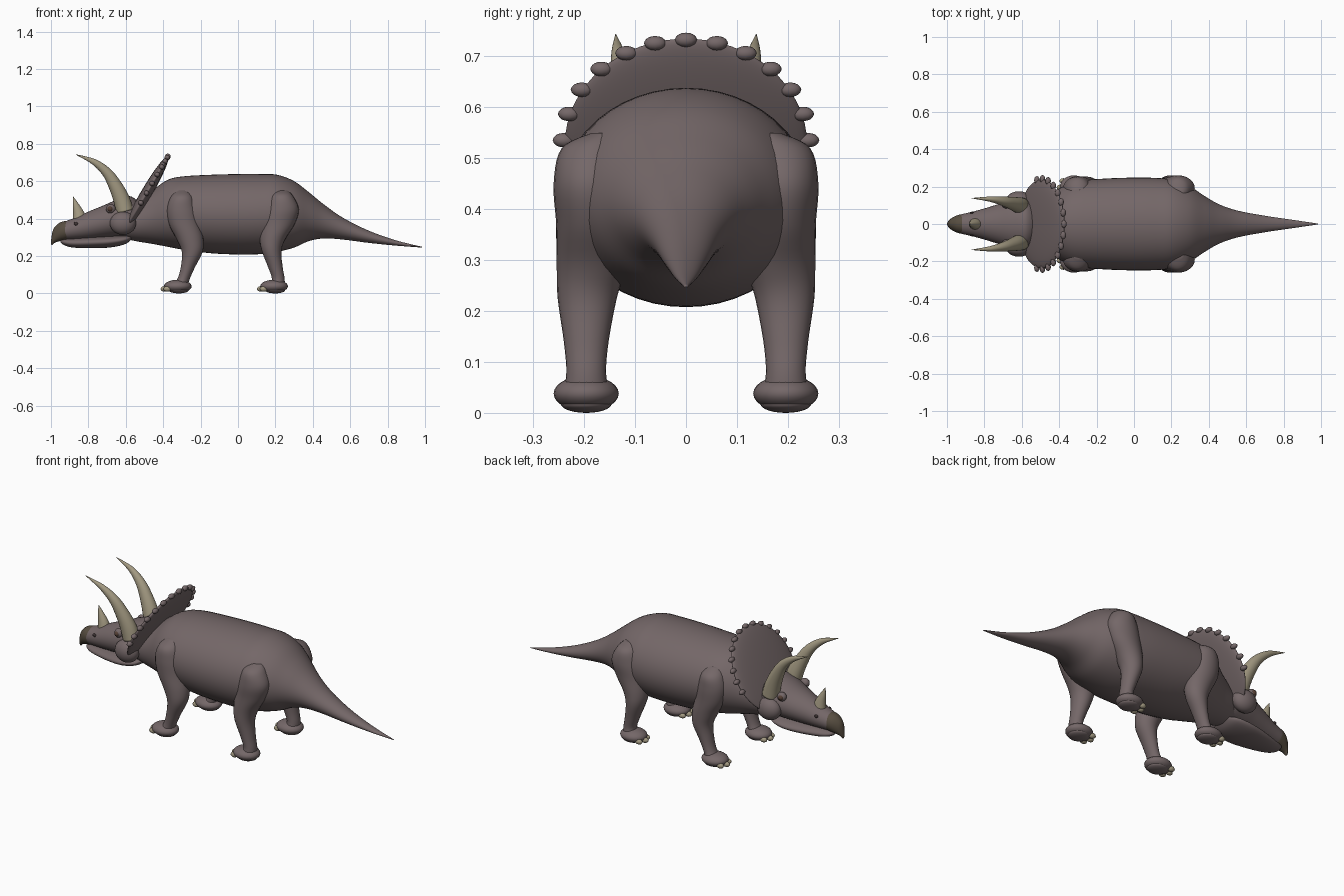
import bpy, math
from mathutils import Vector, Matrix

if "Cube" in bpy.data.objects:
    bpy.data.objects.remove(bpy.data.objects["Cube"])


def material(name, rgb):
    m = bpy.data.materials.new(name)
    m.diffuse_color = (*rgb, 1)
    m.use_nodes = True
    m.node_tree.nodes["Principled BSDF"].inputs["Base Color"].default_value = m.diffuse_color
    return m


HIDE = material("grey brown hide", (0.175, 0.136, 0.138))
HORN = material("tan horn", (0.37, 0.325, 0.225))
BEAK = material("dark beak", (0.095, 0.075, 0.052))
EYE = material("brown eye", (0.09, 0.05, 0.035))
DARK = material("dark nostril", (0.05, 0.035, 0.035))


def finish(name, verts, faces, mat):
    me = bpy.data.meshes.new(name)
    me.from_pydata(verts, [], faces)
    me.materials.append(mat)
    me.polygons.foreach_set("use_smooth", [True] * len(me.polygons))
    ob = bpy.data.objects.new(name, me)
    bpy.context.collection.objects.link(ob)
    return ob


def spline(pts, t):
    """Catmull-Rom value along a list of tuples."""
    i = min(int(t), len(pts) - 2)
    u = t - i
    a, b, c, d = (pts[max(0, min(len(pts) - 1, k))] for k in range(i - 1, i + 3))
    return [0.5 * (2 * q + (r - p) * u + (2 * p - 5 * q + 4 * r - s) * u * u
                   + (3 * q - p - 3 * r + s) * u ** 3) for p, q, r, s in zip(a, b, c, d)]


def loft(name, secs, mat, normal=None, sides=32, steps=5):
    """Skin of ellipses; each section is x, y, z, radius along y, other radius."""
    n = (len(secs) - 1) * steps
    rows = [spline(secs, i / steps) for i in range(n + 1)]
    verts, faces = [], []
    for i, (x, y, z, ry, rb) in enumerate(rows):
        t = Vector(rows[min(i + 1, n)][:3]) - Vector(rows[max(i - 1, 0)][:3])
        t = Vector(normal) if normal else t.normalized()
        side = (Vector((0, 1, 0)) - t * t.y).normalized()
        up = t.cross(side)
        for k in range(sides):
            a = 2 * math.pi * k / sides
            verts.append(Vector((x, y, z)) + side * max(ry, .001) * math.cos(a)
                         + up * max(rb, .001) * math.sin(a))
    for i in range(n):
        for k in range(sides):
            p, q = i * sides + k, i * sides + (k + 1) % sides
            faces.append((p, q, q + sides, p + sides))
    faces.append(tuple(reversed(range(sides))))
    faces.append(tuple(range(n * sides, (n + 1) * sides)))
    return finish(name, verts, faces, mat)


def ball(name, loc, size, mat, tilt=0, seg=24, rings=14):
    """Ellipsoid turned about y by tilt."""
    bpy.ops.mesh.primitive_uv_sphere_add(segments=seg, ring_count=rings, radius=1)
    ob = bpy.context.object
    ob.name = name
    ob.data.transform(Matrix.Translation(loc) @ Matrix.Rotation(tilt, 4, 'Y')
                      @ Matrix.Diagonal((*size, 1)))
    ob.data.materials.append(mat)
    bpy.ops.object.shade_smooth()
    return ob


def profile(rows):
    """Sections from x, top, bottom, half width."""
    return [(x, 0, (t + b) / 2, w, (t - b) / 2) for x, t, b, w in rows]


# Trunk with neck and tail
loft("body", profile([
    (-.64, .46, .30, .08), (-.55, .49, .28, .115), (-.46, .55, .265, .155),
    (-.38, .605, .25, .20), (-.30, .625, .235, .23), (-.15, .634, .215, .243),
    (0, .638, .208, .248), (.12, .638, .21, .246), (.21, .634, .222, .236),
    (.30, .60, .245, .20), (.38, .54, .28, .148), (.46, .475, .294, .103),
    (.56, .405, .288, .07), (.70, .335, .27, .044), (.85, .282, .255, .022),
    (.985, .249, .245, .002)]), HIDE, (1, 0, 0), 48)

# Skull, lower jaw and hooked beak
loft("head", profile([
    (-.53, .49, .32, .10), (-.58, .52, .305, .135), (-.65, .50, .30, .13),
    (-.72, .47, .295, .108), (-.80, .437, .29, .083), (-.87, .405, .288, .064),
    (-.93, .382, .288, .05), (-.96, .36, .295, .035)]), HIDE, (-1, 0, 0))
loft("lower_jaw", profile([
    (-.56, .31, .30, .03), (-.60, .312, .265, .085), (-.68, .308, .246, .10),
    (-.78, .302, .242, .085), (-.88, .294, .245, .056), (-.93, .29, .258, .036),
    (-.95, .284, .275, .01)]), HIDE, (-1, 0, 0))
loft("beak", profile([
    (-.905, .375, .30, .04), (-.915, .387, .287, .052), (-.95, .38, .28, .045),
    (-.98, .355, .27, .028), (-.993, .325, .258, .015), (-1, .28, .262, .003)]),
    BEAK, (-1, 0, 0))

# Neck frill: tilted lens-shaped disc with rim knobs
tilt = math.radians(30.2)
up = Vector((math.sin(tilt), 0, math.cos(tilt)))
centre = Vector((-.494, 0, .527))
ball("neck_frill", centre, (.03, .238, .24), HIDE, tilt, 48, 32)
for i in range(-7, 8):
    a = math.radians(i * 14.6)
    p = centre + up * .238 * math.cos(a) + Vector((0, .24 * math.sin(a), 0))
    ball("frill_knob", p, (.015, .022, .014), HIDE, tilt, 12, 8)

# Nose horn
loft("nose_horn", [(-.845, 0, .39, .033, .038), (-.853, 0, .43, .025, .029),
                   (-.868, 0, .475, .014, .016), (-.882, 0, .518, .001, .001)], HORN)

for s in (-1, 1):
    side = "left" if s < 0 else "right"
    # Face details
    loft(side + "_brow_horn", [
        (-.605, s * .098, .44, .044, .046), (-.622, s * .102, .50, .041, .044),
        (-.653, s * .111, .57, .034, .037), (-.70, s * .122, .645, .025, .027),
        (-.77, s * .133, .703, .014, .016), (-.868, s * .138, .743, .001, .001)], HORN)
    ball(side + "_cheek", (-.615, s * .125, .375), (.07, .05, .062), HIDE)
    ball(side + "_eyelid", (-.68, s * .104, .452), (.026, .022, .025), HIDE)
    ball(side + "_eye", (-.683, s * .114, .452), (.016, .018, .016), EYE, 0, 16, 10)
    ball(side + "_nostril", (-.866, s * .06, .372), (.012, .006, .009), DARK, .4, 12, 8)

    # Legs
    loft(side + "_front_leg", [
        (-.295, s * .16, .55, .025, .03), (-.30, s * .182, .515, .06, .06),
        (-.30, s * .188, .45, .067, .08), (-.287, s * .19, .37, .065, .082),
        (-.257, s * .19, .29, .064, .072), (-.245, s * .196, .22, .054, .055),
        (-.268, s * .196, .14, .043, .038), (-.29, s * .196, .08, .039, .033),
        (-.31, s * .196, .04, .045, .04)], HIDE, (0, 0, -1), 24)
    loft(side + "_hind_leg", [
        (.235, s * .16, .55, .025, .03), (.235, s * .182, .52, .062, .06),
        (.237, s * .19, .45, .07, .088), (.215, s * .188, .37, .067, .088),
        (.185, s * .186, .29, .068, .068), (.18, s * .194, .225, .058, .052),
        (.20, s * .196, .14, .044, .039), (.215, s * .196, .08, .039, .034),
        (.21, s * .196, .04, .045, .04)], HIDE, (0, 0, -1), 24)
    for part, x in (("front", -.322), ("hind", .193)):
        ball(f"{side}_{part}_foot", (x, s * .196, .038), (.074, .064, .035), HIDE)
        for k in (-1, 0, 1):
            ball(f"{side}_{part}_toenail",
                 (x - .07 + .015 * abs(k), s * .196 + k * .034, .024),
                 (.022, .015, .015), HORN, 0, 12, 8)
    # Bottom of each foot pad meets the ground
        ball(f"{side}_{part}_foot_pad", (x + .005, s * .196, .018), (.055, .05, .018), HIDE)
